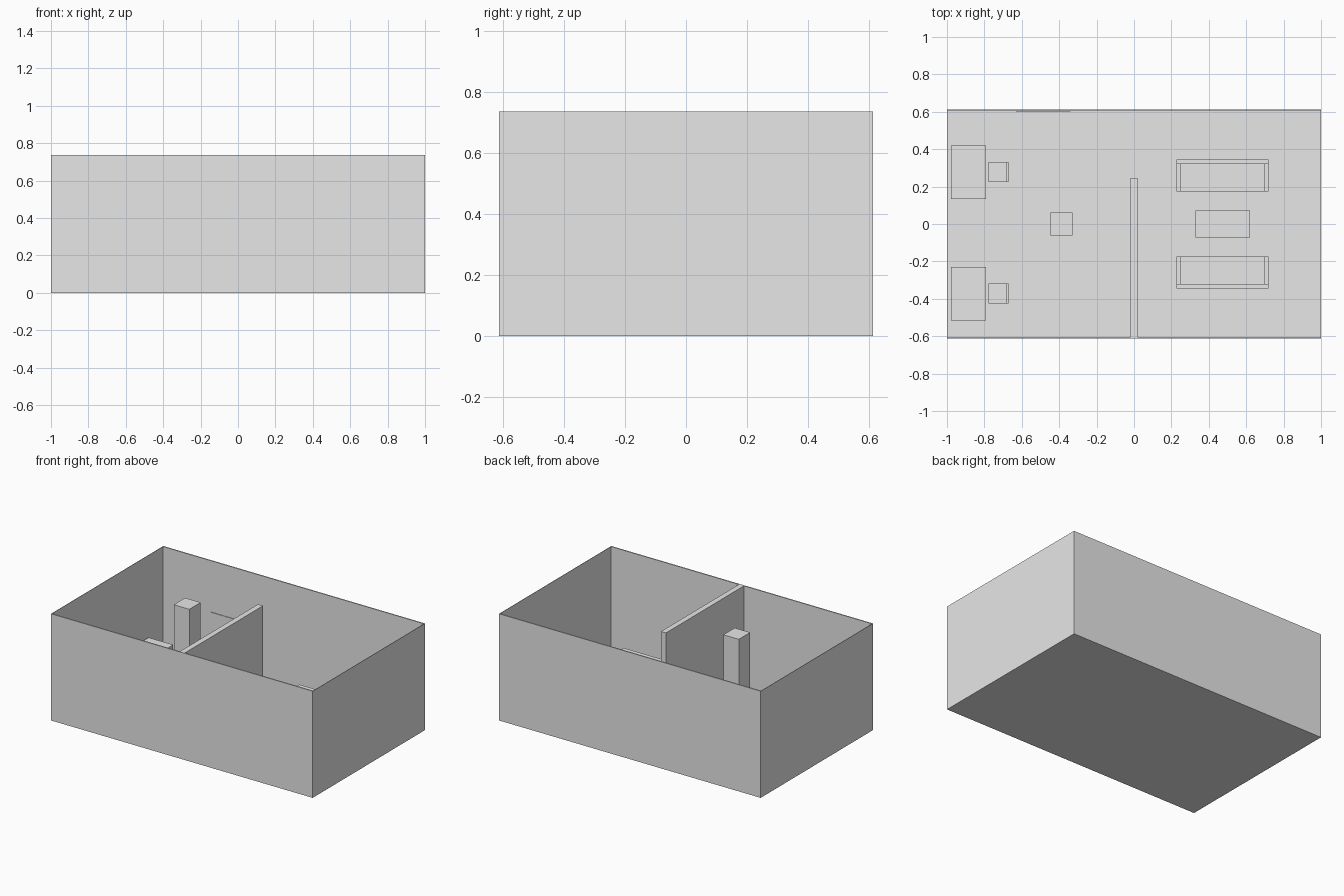
import bpy
import bmesh
from mathutils import Vector

if "Cube" in bpy.data.objects:
    bpy.data.objects.remove(bpy.data.objects["Cube"])

grey = bpy.data.materials.new("plain grey")
grey.diffuse_color = (0.8, 0.8, 0.8, 1)
grey.use_nodes = True
grey.node_tree.nodes["Principled BSDF"].inputs["Base Color"].default_value = grey.diffuse_color

FLOOR = 0.003     # floor thickness
TOP = 0.737       # wall height
HX, HY = 1.0, 0.613


def boxes(name, *parts):
    """One object made of boxes (x0, x1, y0, y1, z0, z1)."""
    bm = bmesh.new()
    for x0, x1, y0, y1, z0, z1 in parts:
        lo, hi = Vector((x0, y0, z0)), Vector((x1, y1, z1))
        made = bmesh.ops.create_cube(bm, size=1)["verts"]
        bmesh.ops.scale(bm, vec=hi - lo, verts=made)
        bmesh.ops.translate(bm, vec=(lo + hi) / 2, verts=made)
    mesh = bpy.data.meshes.new(name)
    bm.to_mesh(mesh)
    bm.free()
    mesh.materials.append(grey)
    obj = bpy.data.objects.new(name, mesh)
    bpy.context.collection.objects.link(obj)
    return obj


# Room shell, open at the top
TX, TY = 0.003, 0.008
boxes("floor", (-HX, HX, -HY, HY, 0, FLOOR))
boxes("front_wall", (-HX, HX, -HY, -HY + TY, FLOOR, TOP))
boxes("back_wall", (-HX, HX, HY - TY, HY, FLOOR, TOP))
boxes("left_wall", (-HX, -HX + TX, -HY + TY, HY - TY, FLOOR, TOP))
boxes("right_wall", (HX - TX, HX, -HY + TY, HY - TY, FLOOR, TOP))

# Full-height partition and column
boxes("partition", (-0.019, 0.019, -HY + TY, 0.246, FLOOR, TOP))
boxes("column", (-0.447, -0.329, -0.062, 0.062, FLOOR, TOP))

# Screen on the back wall
boxes("wall_screen", (-0.63, -0.34, HY - TY - 0.004, HY - TY, 0.21, 0.383))

# Desks along the left wall, each with a chair
for side, y in (("back", 0.278), ("front", -0.372)):
    boxes(side + "_desk", (-0.978, -0.79, y - 0.143, y + 0.143, FLOOR, 0.184))
    boxes(side + "_chair",
          (-0.779, -0.683, y - 0.054, y + 0.054, FLOOR, 0.11),
          (-0.683, -0.672, y - 0.054, y + 0.054, FLOOR, 0.21))

# Two sofas facing each other across a low table
for side, s in (("back", 1), ("front", -1)):
    def span(a, b):
        return sorted((a * s, b * s))
    boxes(side + "_sofa",
          (0.249, 0.694, *span(0.174, 0.32), FLOOR, 0.105),
          (0.228, 0.718, *span(0.32, 0.346), FLOOR, 0.21),
          (0.228, 0.249, *span(0.174, 0.32), FLOOR, 0.15),
          (0.694, 0.718, *span(0.174, 0.32), FLOOR, 0.15))
boxes("low_table", (0.328, 0.619, -0.073, 0.073, FLOOR, 0.1))
